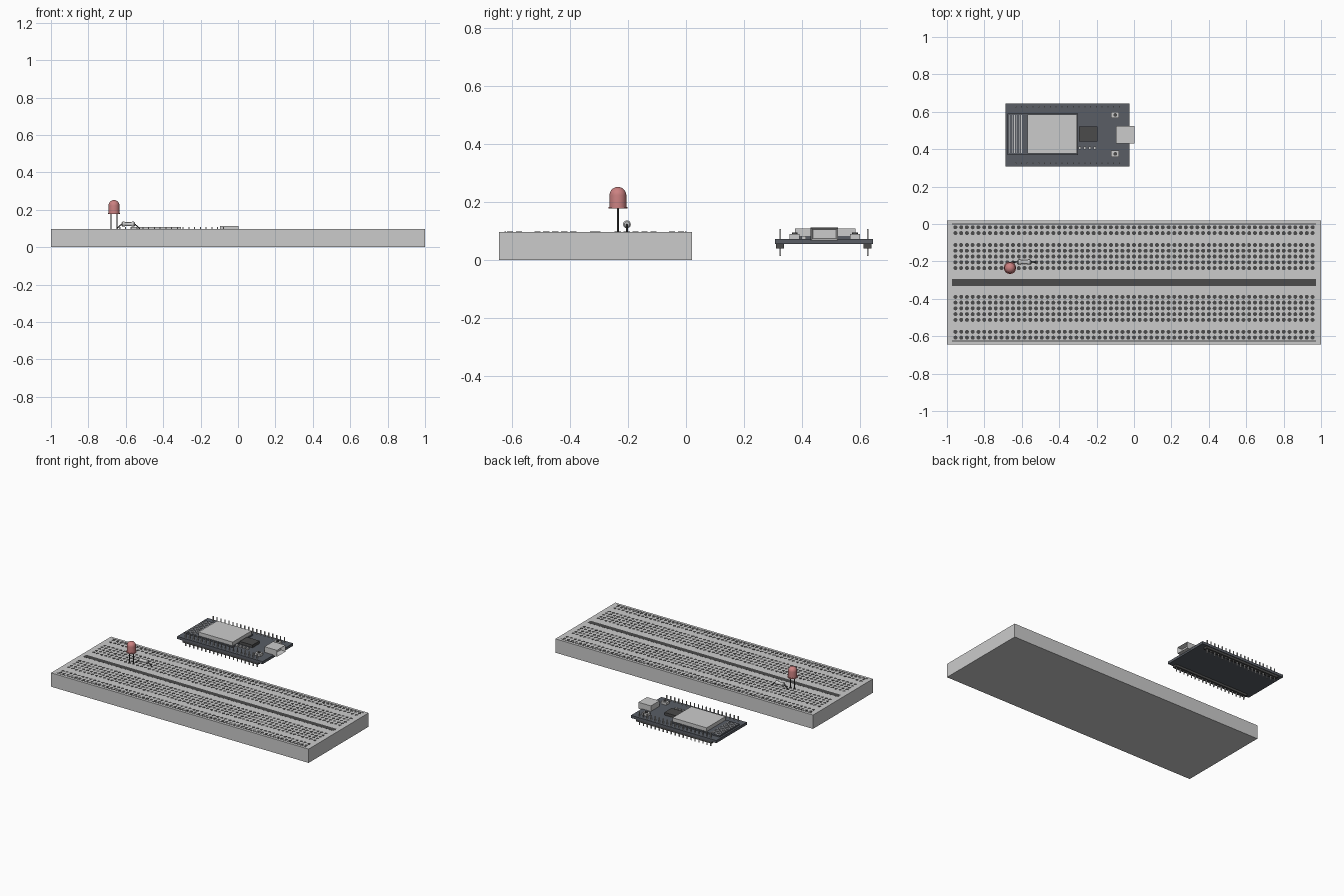
import bpy, bmesh, math
from mathutils import Matrix, Vector

if "Cube" in bpy.data.objects:
    bpy.data.objects.remove(bpy.data.objects["Cube"])

def material(name, rgb):
    m = bpy.data.materials.new(name)
    m.diffuse_color = (*rgb, 1)
    m.use_nodes = True
    m.node_tree.nodes["Principled BSDF"].inputs["Base Color"].default_value = m.diffuse_color
    return m

DARK = material("dark", (0.07, 0.07, 0.07))
PCB = material("pcb", (0.10, 0.11, 0.13))
RED = material("red", (0.60, 0.22, 0.22))

def finish(name, bm, mat=None, smooth=False):
    me = bpy.data.meshes.new(name)
    bm.to_mesh(me)
    bm.free()
    ob = bpy.data.objects.new(name, me)
    bpy.context.collection.objects.link(ob)
    if mat:
        me.materials.append(mat)
    if smooth:
        bpy.ops.object.select_all(action='DESELECT')
        ob.select_set(True)
        bpy.context.view_layer.objects.active = ob
        bpy.ops.object.shade_smooth_by_angle(angle=math.radians(40))
    return ob

def add_box(bm, x0, x1, y0, y1, z0, z1):
    c = Matrix.Translation(((x0 + x1) / 2, (y0 + y1) / 2, (z0 + z1) / 2))
    bmesh.ops.create_cube(bm, size=1, matrix=c @ Matrix.Diagonal((x1 - x0, y1 - y0, z1 - z0, 1)))

def boxes(name, dims, mat=None):
    bm = bmesh.new()
    for d in dims:
        add_box(bm, *d)
    return finish(name, bm, mat)

def add_rod(bm, a, b, r, sides=12):
    a, b = Vector(a), Vector(b)
    rot = (b - a).to_track_quat('Z', 'Y').to_matrix().to_4x4()
    bmesh.ops.create_cone(bm, cap_ends=True, segments=sides, radius1=r, radius2=r,
                          depth=(b - a).length, matrix=Matrix.Translation((a + b) / 2) @ rot)

def lathe(name, profile, matrix, mat=None, sides=32):
    bm = bmesh.new()
    vs = [bm.verts.new((r, 0, z)) for r, z in profile]
    es = [bm.edges.new(p) for p in zip(vs, vs[1:])]
    bmesh.ops.spin(bm, geom=vs + es, cent=(0, 0, 0), axis=(0, 0, 1), angle=2 * math.pi, steps=sides)
    bmesh.ops.remove_doubles(bm, verts=bm.verts, dist=1e-5)
    bmesh.ops.recalc_face_normals(bm, faces=bm.faces)
    bm.transform(matrix)
    return finish(name, bm, mat, True)

# Breadboard body, central channel and rail stripes
CY, TOP, PITCH = -0.3125, 0.097, 0.0308
boxes("breadboard_body", [(-1, 1, CY - 0.3325, CY + 0.3325, 0, TOP)])
boxes("center_channel", [(-0.972, 0.972, CY - 0.018, CY + 0.018, TOP - 0.01, TOP + 0.0005)], DARK)
boxes("rail_stripes", [(-0.972, 0.972, CY + o - 0.0025, CY + o + 0.0025, TOP - 0.002, TOP + 0.001)
                       for o in (-0.312, 0.312)], DARK)

# Contact holes: five rows and two rail rows on each side
bm = bmesh.new()
offsets = [0.077 + PITCH * k for k in range(5)] + [0.264, 0.295]
for o in offsets:
    for s in (-1, 1):
        for i in range(63):
            x = (i - 31) * PITCH
            add_rod(bm, (x, CY + s * o, TOP - 0.006), (x, CY + s * o, TOP + 0.0006), 0.0108, 12)
finish("contact_holes", bm, DARK)

# LED with rim, dome and two legs
LX, LY = -0.663, -0.235
dome = [(0.029 * math.cos(a), 0.223 + 0.029 * math.sin(a))
        for a in (math.pi / 2 * k / 8 for k in range(8))]
lathe("led_bulb", [(0, 0.177), (0.033, 0.177), (0.033, 0.183), (0.029, 0.183)] + dome + [(0, 0.252)],
      Matrix.Translation((LX, LY, 0)), RED)
bm = bmesh.new()
for s in (-1, 1):
    add_rod(bm, (LX + s * 0.0154, LY, 0.08), (LX + s * 0.0154, LY, 0.18), 0.003)
finish("led_legs", bm, DARK, True)

# Resistor with bulged ends and bent leads
RX, RY, RZ = -0.587, -0.204, 0.123
half = [(0.0105, 0.016), (0.0135, 0.02), (0.0135, 0.03), (0.009, 0.035), (0, 0.035)]
lathe("resistor_body", [(r, -z) for r, z in reversed(half)] + half,
      Matrix.Translation((RX, RY, RZ)) @ Matrix.Rotation(math.pi / 2, 4, 'Y'), sides=24)
bm = bmesh.new()
for s in (-1, 1):
    pts = [(RX + s * d, RY, z) for d, z in ((0.03, RZ), (0.042, 0.119), (0.062, 0.097), (0.062, 0.085))]
    for a, b in zip(pts, pts[1:]):
        add_rod(bm, a, b, 0.003, 8)
finish("resistor_leads", bm, DARK, True)

# Controller board
BX, BY, PT = -0.355, 0.476, 0.073
boxes("controller_board", [(-0.687, -0.024, 0.307, 0.645, 0.055, PT)], PCB)
boxes("pin_header_strips", [(BX - 0.293, BX + 0.293, BY + s * 0.151 - 0.014, BY + s * 0.151 + 0.014, 0.039, 0.055)
                            for s in (-1, 1)], DARK)
boxes("header_pins", [(BX + i * PITCH - 0.003, BX + i * PITCH + 0.003,
                       BY + s * 0.151 - 0.003, BY + s * 0.151 + 0.003, 0.014, 0.107)
                      for i in range(-9, 10) for s in (-1, 1)])

# Radio module: substrate, metal shield and antenna traces
boxes("module_substrate", [(-0.675, -0.30, 0.37, 0.592, PT, 0.082)], PCB)
boxes("module_shield", [(-0.57, -0.305, 0.377, 0.585, 0.082, 0.108)])
boxes("antenna_traces", [(-0.664 + i * 0.0125 - 0.002, -0.664 + i * 0.0125 + 0.002, 0.38, 0.583, 0.08, 0.0835)
                         for i in range(6)])

# Interface chip and small components
boxes("interface_chip", [(-0.295, -0.196, 0.44, 0.52, PT, 0.092)], DARK)
boxes("small_components", [(x - 0.007, x + 0.007, 0.398, 0.414, PT, 0.083)
                           for x in (-0.29, -0.263, -0.236, -0.209)])

# Two push buttons with caps
boxes("push_buttons", [(-0.122, -0.079, y - 0.017, y + 0.017, PT, 0.09) for y in (0.375, 0.583)])
bm = bmesh.new()
for y in (0.375, 0.583):
    add_rod(bm, (-0.1, y, 0.088), (-0.1, y, 0.095), 0.01, 16)
finish("button_caps", bm, DARK, True)

# USB socket: shell with recessed mouth
bm = bmesh.new()
add_box(bm, -0.095, 0.002, 0.43, 0.525, 0.067, 0.112)
bm.normal_update()
mouth = [f for f in bm.faces if f.normal.x > 0.9]
bmesh.ops.inset_region(bm, faces=mouth, thickness=0.011)
bmesh.ops.translate(bm, verts=mouth[0].verts, vec=(-0.03, 0, 0))
finish("usb_socket", bm)
